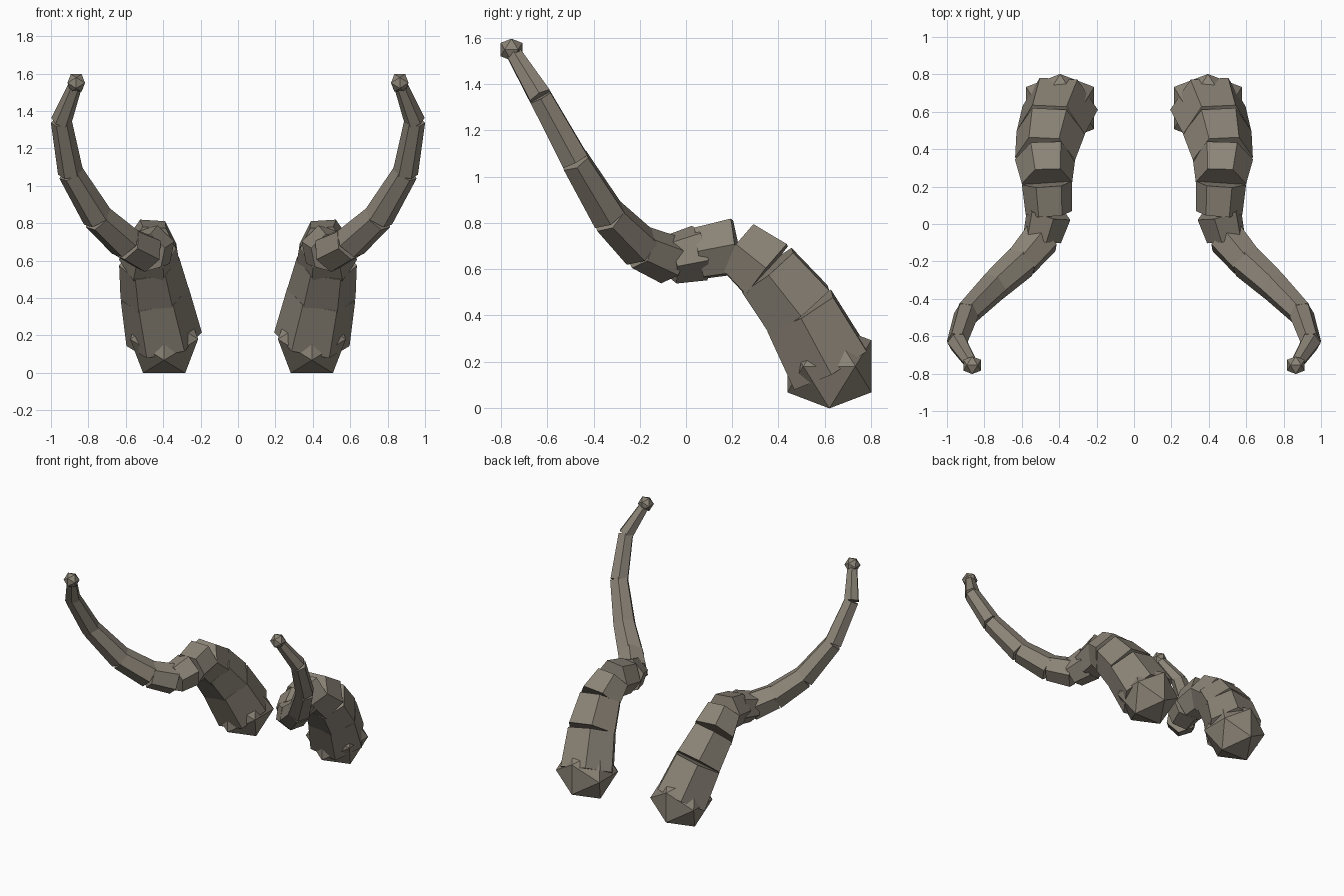
import bpy, bmesh
from mathutils import Vector, Matrix

old = bpy.data.objects.get("Cube")
if old:
    bpy.data.objects.remove(old, do_unlink=True)

# One dull horn colour
horn = bpy.data.materials.new("horn_grey_brown")
horn.use_nodes = True
colour = (0.26, 0.23, 0.185, 1)
horn.diffuse_color = colour
bsdf = horn.node_tree.nodes["Principled BSDF"]
bsdf.inputs["Base Color"].default_value = colour
bsdf.inputs["Roughness"].default_value = 0.8

# Joints of the left horn from root to tip: centre and radius
joints = [
    ((0.395, 0.62, 0.18), 0.205),
    ((0.445, 0.49, 0.42), 0.185),
    ((0.475, 0.35, 0.595), 0.162),
    ((0.465, 0.22, 0.70), 0.135),
    ((0.455, 0.06, 0.67), 0.125),
    ((0.49, -0.07, 0.64), 0.108),
    ((0.60, -0.20, 0.695), 0.096),
    ((0.75, -0.335, 0.83), 0.083),
    ((0.895, -0.48, 1.07), 0.068),
    ((0.945, -0.63, 1.345), 0.056),
    ((0.865, -0.755, 1.55), 0.036),
]


def finish(bm, name, side):
    """Mirror to the wanted side and make a flat-shaded object."""
    if side < 0:
        bmesh.ops.scale(bm, vec=(-1, 1, 1), verts=bm.verts)
    bmesh.ops.recalc_face_normals(bm, faces=bm.faces)
    mesh = bpy.data.meshes.new(name)
    bm.to_mesh(mesh)
    bm.free()
    mesh.materials.append(horn)
    obj = bpy.data.objects.new(name, mesh)
    bpy.context.scene.collection.objects.link(obj)


def segment(name, a, ra, b, rb, side):
    """Six-sided tapered segment between two joints."""
    a, b = Vector(a), Vector(b)
    axis = b - a
    turn = Vector((0, 0, 1)).rotation_difference(axis).to_matrix().to_4x4()
    # a corner points sideways, so a flat face lies on top
    spin = Matrix.Rotation(1.5708, 4, 'Z')
    bm = bmesh.new()
    bmesh.ops.create_cone(bm, cap_ends=True, segments=6, radius1=ra, radius2=rb,
                          depth=axis.length,
                          matrix=Matrix.Translation((a + b) / 2) @ turn @ spin)
    # keep a corner on the x axis whatever the primitive's start angle
    first = (turn.inverted() @ (bm.verts[:][0].co - (a + b) / 2))
    if abs(first.x) < 0.1 * ra:
        fix = Matrix.Rotation(1.5708, 4, 'Z')
        mid = Matrix.Translation((a + b) / 2)
        bm.transform(mid @ turn @ fix @ turn.inverted() @ mid.inverted())
    finish(bm, name, side)


def knob(name, centre, half, side):
    """Icosahedron with a level edge along x at top and bottom."""
    short = half / 1.618
    bm = bmesh.new()
    for s in (-1, 1):
        for t in (-1, 1):
            for p in ((s * short, 0, t * half), (0, s * half, t * short),
                      (s * half, t * short, 0)):
                bm.verts.new(Vector(centre) + Vector(p))
    bmesh.ops.convex_hull(bm, input=bm.verts[:])
    finish(bm, name, side)


for label, side in (("left", 1), ("right", -1)):
    knob(label + "_horn_root", joints[0][0], 0.182, side)
    for i in range(len(joints) - 1):
        segment(f"{label}_horn_segment_{i + 1}", *joints[i], *joints[i + 1], side)
    knob(label + "_horn_tip", joints[-1][0], 0.047, side)
